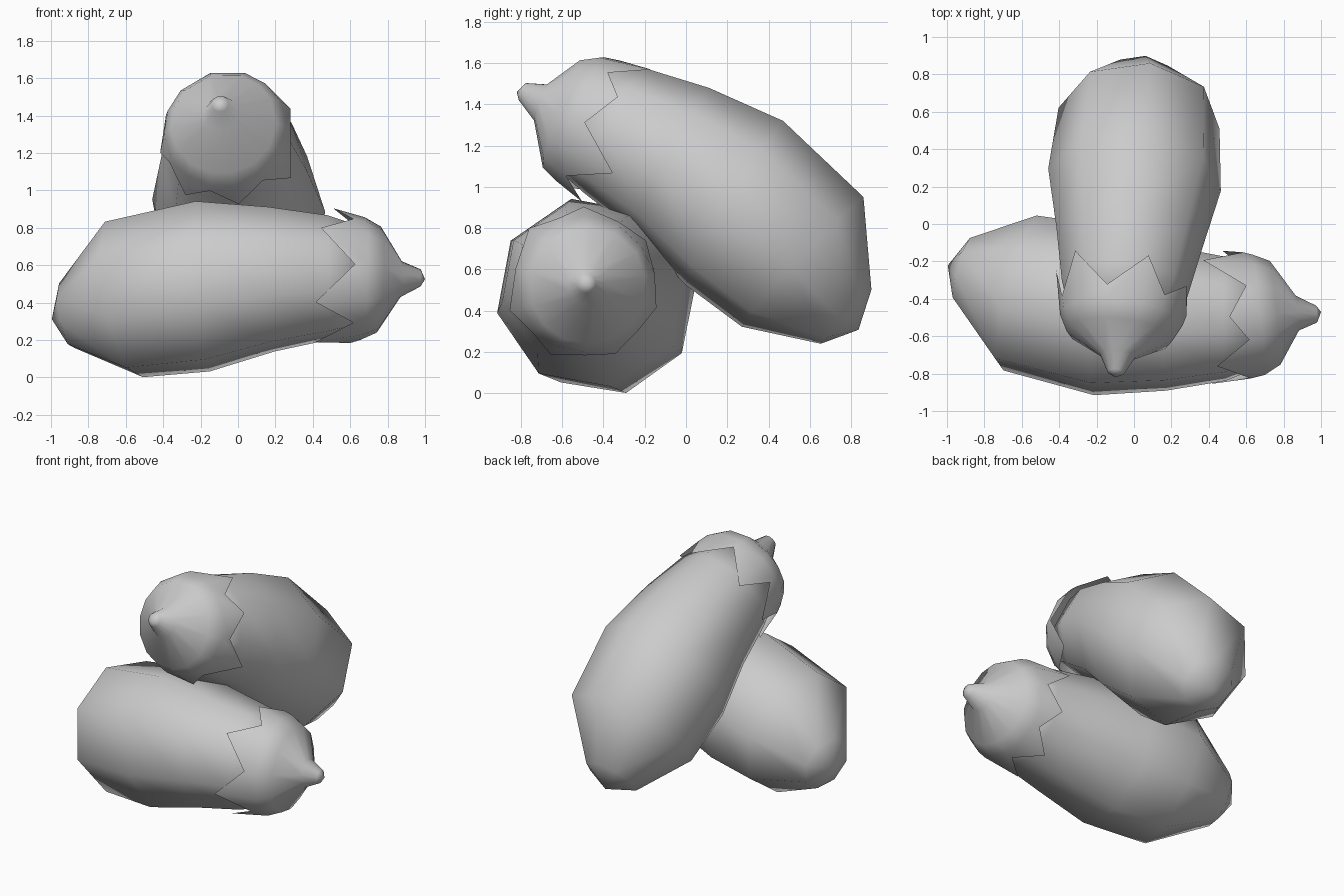
import bpy, bmesh
from math import sin, cos, radians
from mathutils import Vector, Matrix

if "Cube" in bpy.data.objects:
    bpy.data.objects.remove(bpy.data.objects["Cube"])

TIP = Vector((0, -0.82, 1.46))               # stem tip in the side profile
CHORD = Vector((0, 1.65, -1.15))             # stem tip to blossom end
BULGE = Vector((0, 0.572, 0.82))             # outer side of the bend


def frame(origin, along, bulge):
    """Placement matrix from a stem tip, a long axis and the outer side of the bend."""
    y = along.normalized()
    x = y.cross(bulge).normalized()
    z = x.cross(y)
    m = Matrix((x, y, z)).transposed().to_4x4()
    m.translation = origin
    return m


PROFILE = frame(TIP, CHORD, BULGE)
TO_LOCAL = PROFILE.inverted()


def ring(pair, angles):
    """Circle whose top and bottom points are given in the side profile (y, z)."""
    top, bot = Vector((0, *pair[:2])), Vector((0, *pair[2:]))
    c, v = (top + bot) / 2, (top - bot) / 2
    side = Vector((v.length, 0, 0))
    return [c + v * cos(a) + side * sin(a) for a in angles]


def skin(name, rings, start=None, end=None):
    """Join rings of points with quads and optionally close the ends to a point."""
    bm = bmesh.new()
    loops = [[bm.verts.new(TO_LOCAL @ p) for p in r] for r in rings]
    n = len(loops[0])
    for a, b in zip(loops, loops[1:]):
        for i in range(n):
            j = (i + 1) % n
            bm.faces.new((a[i], a[j], b[j], b[i]))
    for pole, loop in ((start, loops[0]), (end, loops[-1])):
        if pole:
            v = bm.verts.new(TO_LOCAL @ Vector((0, *pole)))
            for i in range(n):
                bm.faces.new((v, loop[i], loop[(i + 1) % n]))
    bmesh.ops.recalc_face_normals(bm, faces=bm.faces)
    for f in bm.faces:
        f.smooth = True
    mesh = bpy.data.meshes.new(name)
    bm.to_mesh(mesh)
    bm.free()
    return mesh


# Fruit body: eight sides, bent, swelling towards the blossom end
octagon = [radians(45 * i) for i in range(8)]
body_pairs = [(-0.40, 1.59, -0.60, 1.06), (-0.19, 1.575, -0.49, 0.965),
              (0.12, 1.48, -0.25, 0.78), (0.48, 1.32, 0.0, 0.52),
              (0.87, 0.95, 0.27, 0.32), (0.905, 0.50, 0.655, 0.237)]
body = skin("fruit_body", [ring(p, octagon) for p in body_pairs],
            (-0.52, 1.34), (0.84, 0.305))

# Leafy cap with stem: seven uneven teeth (angle, length), notches between them
teeth = [(-148, 0.20), (-99, 0.26), (-53, 0.27), (13, 0.24),
         (57, 0.16), (113, 0.28), (165, 0.17)]
rim = []
for i, (a, length) in enumerate(teeth):
    nxt = teeth[(i + 1) % 7][0] + (360 if i == 6 else 0)
    rim += [(radians(a), length, 0.375), (radians((a + nxt) / 2), 0.06, 0.345)]
cap_angles = [r[0] for r in rim]
cap_pairs = [(-0.775, 1.505, -0.81, 1.42), (-0.67, 1.50, -0.735, 1.32),
             (-0.50, 1.625, -0.69, 1.09), (-0.40, 1.64, -0.62, 1.02)]
cap_rings = [ring(p, cap_angles) for p in cap_pairs]
axis, up = Vector((0, 0.92, -0.38)), Vector((0, 0.38, 0.92))
cap_rings.append([Vector((0, -0.51, 1.33)) + axis * d + up * (r * cos(a))
                  + Vector((r * sin(a), 0, 0)) for a, d, r in rim])
cap = skin("leaf_cap", cap_rings, start=(-0.82, 1.46))

# Two copies: one lying along x, one leaning over it
placements = {
    "lower": frame(Vector((1.0, -0.47, 0.525)), Vector((-2.0, 0.25, -0.215)),
                   Vector((0, -0.83, 0.54))),
    "leaning": frame(Vector((-0.10, -0.82, 1.46)), Vector((0.14, 1.65, -1.15)),
                     BULGE + Vector((0.13, 0, 0))),
}
for label, matrix in placements.items():
    for part, mesh in (("body", body), ("cap", cap)):
        ob = bpy.data.objects.new(f"{label}_{part}", mesh)
        ob.matrix_world = matrix
        bpy.context.collection.objects.link(ob)
